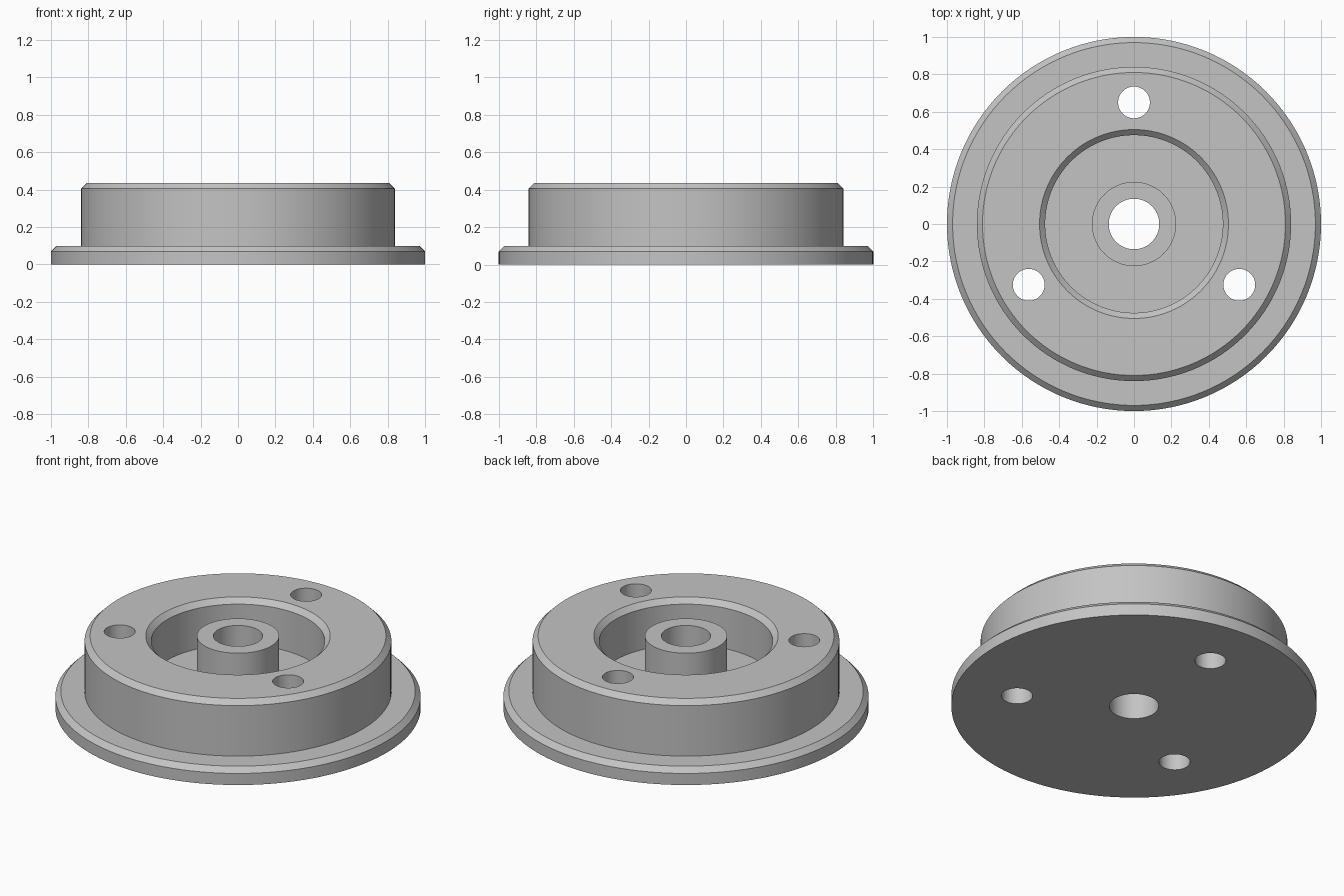
import bpy
import bmesh
import math

cube = bpy.data.objects.get("Cube")
if cube:
    bpy.data.objects.remove(cube, do_unlink=True)

SEGMENTS = 128
HEIGHT = 0.435
CHAMFER = 0.03
FLOOR = 0.16

# Single plain metal colour
metal = bpy.data.materials.new("plain grey metal")
metal.use_nodes = True
grey = (0.55, 0.55, 0.55, 1.0)
metal.diffuse_color = grey
metal.node_tree.nodes["Principled BSDF"].inputs["Base Color"].default_value = grey


def add_object(name, bm):
    mesh = bpy.data.meshes.new(name)
    bmesh.ops.recalc_face_normals(bm, faces=bm.faces)
    bm.to_mesh(mesh)
    bm.free()
    mesh.materials.append(metal)
    obj = bpy.data.objects.new(name, mesh)
    bpy.context.collection.objects.link(obj)
    return obj


def lathe(name, profile):
    """Revolve a closed (radius, height) outline around the z axis."""
    bm = bmesh.new()
    rings = []
    for i in range(SEGMENTS):
        a = 2 * math.pi * i / SEGMENTS
        rings.append([bm.verts.new((r * math.cos(a), r * math.sin(a), z))
                      for r, z in profile])
    for i, ring in enumerate(rings):
        following = rings[(i + 1) % SEGMENTS]
        for j in range(len(profile)):
            k = (j + 1) % len(profile)
            bm.faces.new((ring[j], following[j], following[k], ring[k]))
    return add_object(name, bm)


# Flange, raised body, annular recess, centre boss and bore in one outline
hub = lathe("flanged_hub", [
    (0.135, 0), (1, 0),
    (1, 0.1 - CHAMFER), (1 - CHAMFER, 0.1),
    (0.84, 0.1), (0.84, HEIGHT - CHAMFER), (0.84 - CHAMFER, HEIGHT),
    (0.505, HEIGHT), (0.505 - CHAMFER, HEIGHT - CHAMFER),
    (0.475, FLOOR), (0.225, FLOOR),
    (0.225, HEIGHT), (0.135, HEIGHT),
])

# Three bolt holes drilled right through
drills = bmesh.new()
for i in range(3):
    a = math.radians(90 + 120 * i)
    made = bmesh.ops.create_cone(drills, cap_ends=True, segments=48,
                                 radius1=0.085, radius2=0.085, depth=1)
    bmesh.ops.translate(drills, verts=made["verts"],
                        vec=(0.65 * math.cos(a), 0.65 * math.sin(a), 0.2))
cutter = add_object("bolt_hole_cutter", drills)

cut = hub.modifiers.new("bolt_holes", "BOOLEAN")
cut.operation = "DIFFERENCE"
cut.solver = "EXACT"
cut.object = cutter
bpy.ops.object.select_all(action="DESELECT")
hub.select_set(True)
bpy.context.view_layer.objects.active = hub
bpy.ops.object.modifier_apply(modifier=cut.name)
bpy.data.objects.remove(cutter, do_unlink=True)

# Smooth round walls, crisp chamfer edges
bpy.ops.object.shade_smooth_by_angle(angle=math.radians(25))
